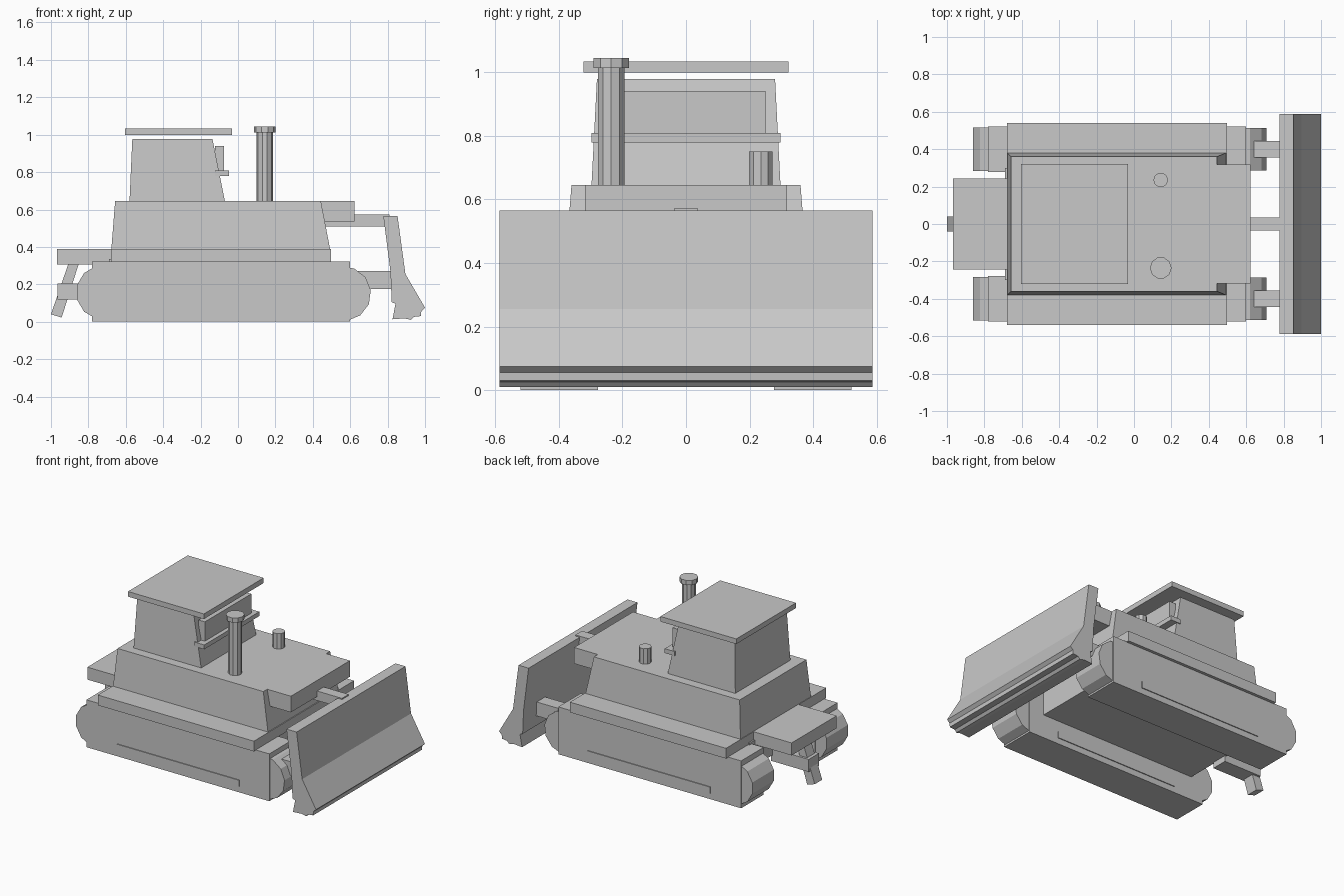
import bpy, math

if "Cube" in bpy.data.objects:
    bpy.data.objects.remove(bpy.data.objects["Cube"])

grey = bpy.data.materials.new("plain grey")
grey.diffuse_color = (0.58, 0.58, 0.58, 1)
grey.use_nodes = True
grey.node_tree.nodes["Principled BSDF"].inputs["Base Color"].default_value = grey.diffuse_color


def make(name, verts, faces):
    me = bpy.data.meshes.new(name)
    me.from_pydata(verts, [], faces)
    me.materials.append(grey)
    ob = bpy.data.objects.new(name, me)
    bpy.context.collection.objects.link(ob)
    return ob


def extrude(name, profile, y0, y1):
    """Extrude a counter-clockwise x-z profile from y0 to y1."""
    n = len(profile)
    verts = [(x, y0, z) for x, z in profile] + [(x, y1, z) for x, z in profile]
    faces = [tuple(range(n)), tuple(range(2 * n - 1, n - 1, -1))]
    faces += [(i, i + n, (i + 1) % n + n, (i + 1) % n) for i in range(n)]
    return make(name, verts, faces)


def box(name, x0, x1, y0, y1, z0, z1):
    return extrude(name, [(x0, z0), (x1, z0), (x1, z1), (x0, z1)], y0, y1)


def frustum(name, bottom, top, z0, z1):
    """Tapered block, each end given as (x0, x1, half width)."""
    verts = []
    for (x0, x1, w), z in ((bottom, z0), (top, z1)):
        verts += [(x0, -w, z), (x1, -w, z), (x1, w, z), (x0, w, z)]
    sides = [(i, (i + 1) % 4, (i + 1) % 4 + 4, i + 4) for i in range(4)]
    return make(name, verts, [(3, 2, 1, 0), (4, 5, 6, 7)] + sides)


def tube(name, x, y, r, z0, z1, n=10):
    ring = [(x + r * math.cos(2 * math.pi * i / n),
             y + r * math.sin(2 * math.pi * i / n)) for i in range(n)]
    verts = [(a, b, z0) for a, b in ring] + [(a, b, z1) for a, b in ring]
    sides = [(i, (i + 1) % n, (i + 1) % n + n, i + n) for i in range(n)]
    return make(name, verts, [tuple(range(n - 1, -1, -1)), tuple(range(n, 2 * n))] + sides)


def wheel(name, x, z, r, y0, y1, turn, n=12):
    return extrude(name, [(x + r * math.cos(2 * math.pi * (i + turn) / n),
                           z + r * math.sin(2 * math.pi * (i + turn) / n))
                          for i in range(n)], y0, y1)


# Tracks, rollers, side rails and blade arms on both sides
for side, s in (("right", -1), ("left", 1)):
    def span(a, b):
        return sorted((s * a, s * b))
    box(f"{side}_track", -0.78, 0.60, *span(0.277, 0.52), 0.0, 0.323)
    wheel(f"{side}_rear_roller", -0.72, 0.157, 0.146, *span(0.283, 0.515), 0.5)
    wheel(f"{side}_front_roller", 0.565, 0.15, 0.146, *span(0.285, 0.512), 0.25)
    box(f"{side}_side_rail", -0.55, 0.375, *span(0.271, 0.526), 0.04, 0.085)
    box(f"{side}_blade_arm", 0.55, 0.83, *span(0.355, 0.445), 0.175, 0.27)

# Hull, fender deck and engine body
box("hull", -0.69, 0.49, -0.30, 0.30, 0.16, 0.335)
box("fender_deck", -0.68, 0.498, -0.54, 0.54, 0.32, 0.39)
frustum("engine_body", (-0.677, 0.492, 0.38), (-0.657, 0.443, 0.36), 0.39, 0.645)
box("nose", 0.443, 0.622, -0.318, 0.318, 0.535, 0.645)

# Cab, windscreen, ledge and roof
frustum("cab", (-0.58, -0.07, 0.297), (-0.565, -0.137, 0.28), 0.645, 0.978)
box("windscreen", -0.122, -0.075, -0.25, 0.25, 0.80, 0.94)
box("cab_ledge", -0.122, -0.047, -0.297, 0.297, 0.778, 0.808)
box("roof", -0.605, -0.032, -0.322, 0.322, 0.998, 1.033)

# Exhaust stack and air intake
tube("exhaust_stack", 0.143, -0.235, 0.043, 0.64, 1.02)
tube("exhaust_cap", 0.143, -0.235, 0.058, 1.013, 1.045)
tube("air_intake", 0.143, 0.235, 0.039, 0.64, 0.75)

# Blade and its centre strut
extrude("blade", [(0.826, 0.013), (0.89, 0.018), (0.925, 0.01), (0.94, 0.026),
                  (0.978, 0.03), (0.98, 0.056), (1.0, 0.075), (0.895, 0.255),
                  (0.853, 0.565), (0.777, 0.565), (0.815, 0.27), (0.822, 0.105),
                  (0.842, 0.096)], -0.587, 0.587)
box("centre_strut", 0.46, 0.81, -0.036, 0.036, 0.508, 0.573)

# Rear platform and ripper on its beam
box("rear_platform", -0.967, -0.66, -0.243, 0.243, 0.305, 0.39)
box("ripper_beam", -0.965, -0.68, -0.055, 0.055, 0.12, 0.205)
extrude("ripper_shank", [(-1.0, 0.04), (-0.943, 0.022), (-0.845, 0.33), (-0.90, 0.33)],
        -0.04, 0.04)
